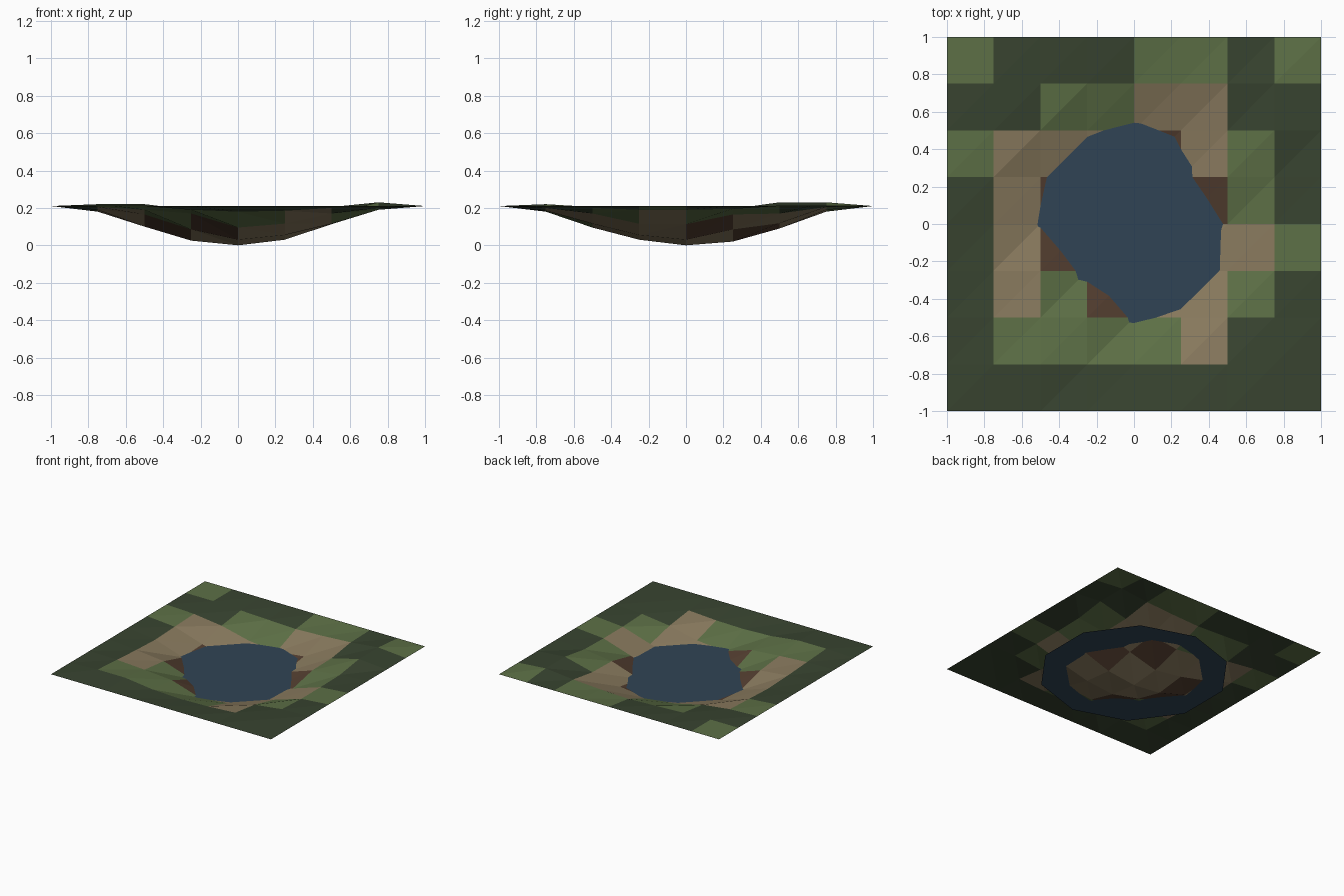
import bpy, bmesh, math

if "Cube" in bpy.data.objects:
    bpy.data.objects.remove(bpy.data.objects["Cube"])


def material(name, rgb):
    # sRGB 0-255 to linear
    m = bpy.data.materials.new(name)
    lin = [(c / 255 / 12.92) if c < 10 else ((c / 255 + 0.055) / 1.055) ** 2.4 for c in rgb]
    m.diffuse_color = (*lin, 1)
    m.use_nodes = True
    m.node_tree.nodes["Principled BSDF"].inputs["Base Color"].default_value = m.diffuse_color
    return m


def finish(bm, name, mats):
    mesh = bpy.data.meshes.new(name)
    bm.to_mesh(mesh)
    bm.free()
    for m in mats:
        mesh.materials.append(m)
    ob = bpy.data.objects.new(name, mesh)
    bpy.context.collection.objects.link(ob)
    return ob


dark_green = material("dark grass", (56, 68, 48))
light_green = material("light grass", (93, 112, 70))
tan = material("dry earth", (137, 122, 94))
brown = material("dark mud", (83, 62, 48))
blue = material("water", (48, 68, 85))

# Basin: 8 x 8 cells, flat rim, inner heights in hundredths (back row first)
RIM = 0.21
HEIGHTS = [
    [21, 20, 19, 18, 19, 20.5, 23],
    [20, 17, 11.3, 9, 11.8, 17, 23],
    [19, 11.3, 5.5, 2, 8.5, 16.5, 19.5],
    [18, 10, 2.5, 0, 3, 11.3, 19],
    [19, 16.5, 8.5, 3, 5.5, 11.5, 19],
    [20.5, 19, 17, 9.5, 11.6, 17, 20],
    [22, 22, 19, 18, 18.5, 20, 21],
]
# Ground cover per cell: D dark grass, L light grass, T earth, B mud (back row first)
COVER = ["LDDDLLDL",
         "DDLLTTDD",
         "LTTTBTLD",
         "DTBTTBLD",
         "DTBTTTTL",
         "DTLBTTLD",
         "DLLLLTDD",
         "DDDDDDDD"]


def height(i, j):
    if 0 < i < 8 and 0 < j < 8:
        return HEIGHTS[7 - j][i - 1] / 100
    return RIM


bm = bmesh.new()
v = [[bm.verts.new((-1 + i / 4, -1 + j / 4, height(i, j))) for j in range(9)] for i in range(9)]
for i in range(8):
    for j in range(8):
        a, b, c, d = v[i][j], v[i + 1][j], v[i + 1][j + 1], v[i][j + 1]
        for tri in ((a, b, c), (a, c, d)):
            bm.faces.new(tri).material_index = "DLTB".index(COVER[7 - j][i])
finish(bm, "ground_basin", [dark_green, light_green, tan, brown])

# Water: flat ten-sided sheet
bm = bmesh.new()
bm.faces.new([bm.verts.new((0.72 * math.sin(-k * math.tau / 10),
                            0.72 * math.cos(k * math.tau / 10), 0.105)) for k in range(10)])
finish(bm, "water_surface", [blue])
